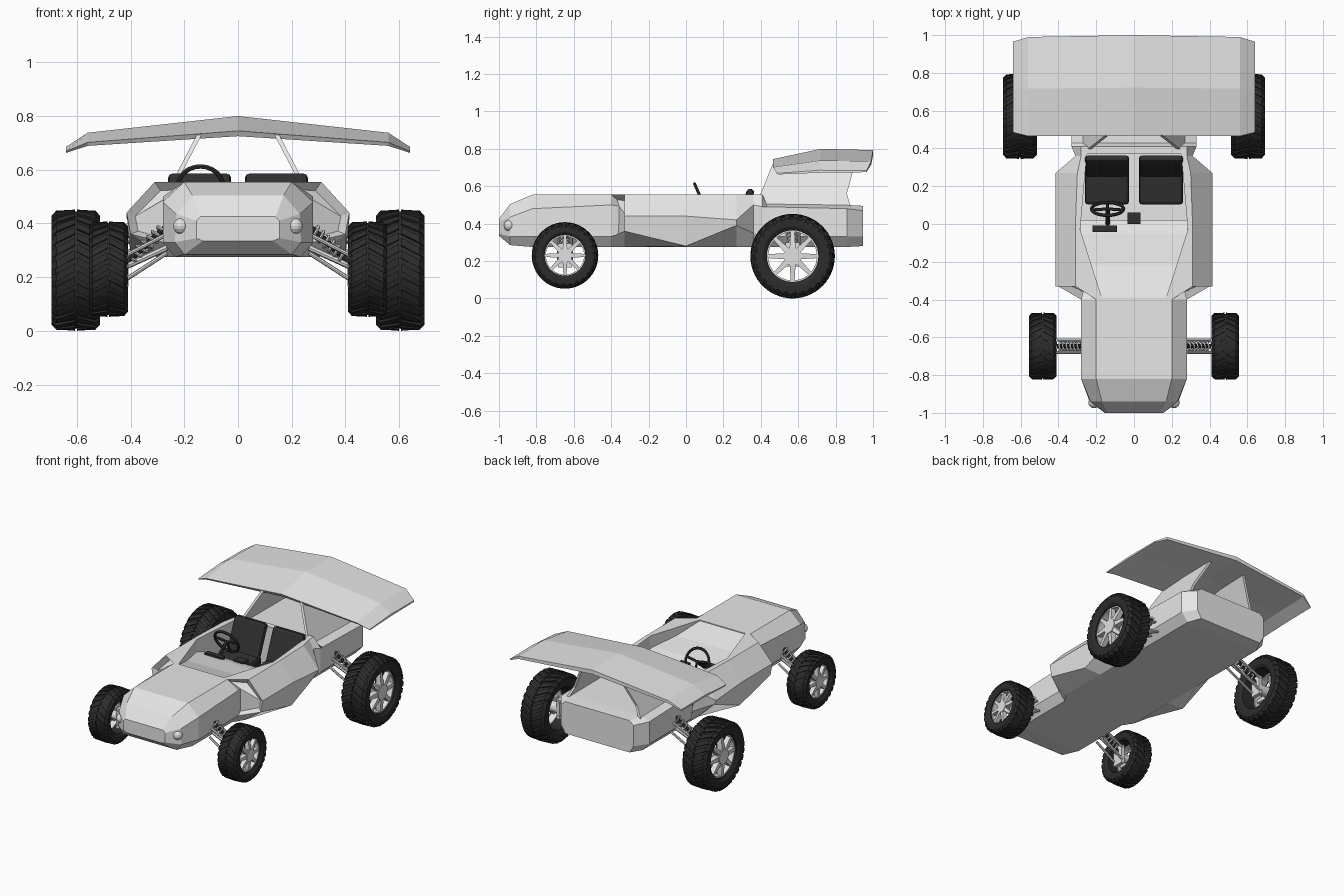
import bpy, bmesh, math
from mathutils import Vector, Matrix

if "Cube" in bpy.data.objects:
    bpy.data.objects.remove(bpy.data.objects["Cube"])

def mat(name, c):
    m = bpy.data.materials.new(name)
    m.diffuse_color = (c, c, c, 1)
    m.use_nodes = True
    m.node_tree.nodes["Principled BSDF"].inputs["Base Color"].default_value = m.diffuse_color
    return m

BODY = mat("body light grey", 0.8)
METAL = mat("metal grey", 0.75)
RUBBER = mat("tyre black", 0.025)
SEAT = mat("seat black", 0.03)

def finish(name, bm, m):
    bmesh.ops.recalc_face_normals(bm, faces=bm.faces[:])
    me = bpy.data.meshes.new(name)
    bm.to_mesh(me)
    bm.free()
    me.materials.append(m)
    ob = bpy.data.objects.new(name, me)
    bpy.context.collection.objects.link(ob)
    return ob

def loft(bm, rings, cap=True, closed=False):
    """Skin a list of closed rings of points."""
    vs = [[bm.verts.new(p) for p in r] for r in rings]
    n = len(vs[0])
    for i in range(len(vs) if closed else len(vs) - 1):
        a, b = vs[i], vs[(i + 1) % len(vs)]
        for j in range(n):
            bm.faces.new((a[j], a[(j + 1) % n], b[(j + 1) % n], b[j]))
    if cap and not closed:
        bm.faces.new(vs[0])
        bm.faces.new(vs[-1])

def rod(bm, a, b, r, n=8):
    a, b = Vector(a), Vector(b)
    q = (b - a).to_track_quat('Z', 'Y')
    ring = [q @ Vector((r * math.cos(t), r * math.sin(t), 0))
            for t in [2 * math.pi * k / n for k in range(n)]]
    loft(bm, [[a + p for p in ring], [b + p for p in ring]])

def box(bm, c, size, rot=Matrix()):
    bmesh.ops.create_cube(bm, size=1, matrix=Matrix.Translation(c) @ rot @ Matrix.Diagonal((*size, 1)))

# ---- body hull: y, then half section from bottom edge to top edge
secs = [
    (-1.0, (.13, .335), (.155, .345), (.155, .41), (.14, .425)),
    (-.94, (.20, .285), (.235, .33), (.23, .435), (.17, .505)),
    (-.82, (.235, .275), (.28, .33), (.28, .48), (.20, .555)),
    (-.40, (.235, .275), (.28, .33), (.28, .50), (.20, .555)),
    (-.33, (.28, .275), (.40, .36), (.415, .44), (.31, .555)),
    (0.0, (.28, .275), (.40, .28), (.415, .44), (.31, .555)),
    (.27, (.28, .275), (.40, .39), (.415, .42), (.30, .555)),
    (.36, (.28, .275), (.30, .35), (.31, .50), (.28, .555)),
    (.41, (.28, .275), (.33, .33), (.33, .49), (.28, .555)),
    (.43, (.28, .275), (.33, .33), (.33, .49), (.27, .505)),
    (.86, (.28, .275), (.33, .33), (.33, .48), (.27, .50)),
    (.945, (.24, .28), (.27, .33), (.27, .47), (.24, .495)),
]
bm = bmesh.new()
loft(bm, [[(x, s[0], z) for x, z in s[1:]] + [(-x, s[0], z) for x, z in reversed(s[1:])] for s in secs])
bmesh.ops.recalc_face_normals(bm, faces=bm.faces[:])
# recessed side intakes at the front of the pods
for sx in (1, -1):
    fs = [f for f in bm.faces if -.39 < f.calc_center_median().y < -.34
          and f.calc_center_median().x * sx > .25 and f.calc_center_median().z > .36]
    bmesh.ops.inset_region(bm, faces=fs, thickness=.015, depth=-.04)
body = finish("body", bm, BODY)

# cockpit opening cut from the hull
plan = [(.17, -.39), (.285, -.03), (.25, .37)]
plan = plan + [(-x, y) for x, y in reversed(plan)]
bm = bmesh.new()
loft(bm, [[(x, y, z) for x, y in plan] for z in (.30, .70)])
cutter = finish("cockpit_cutter", bm, BODY)
cutter.hide_render = True
mod = body.modifiers.new("cockpit", 'BOOLEAN')
mod.operation, mod.object, mod.solver = 'DIFFERENCE', cutter, 'EXACT'
bpy.context.view_layer.objects.active = body
bpy.ops.object.modifier_apply(modifier="cockpit")
bpy.data.objects.remove(cutter)

# ---- dashboard cowl sloping down into the cockpit
bm = bmesh.new()
loft(bm, [[(-w, y, .29), (w, y, .29), (w, y, z), (-w, y, z)]
          for y, w, z in ((-.392, .175, .55), (-.22, .23, .50), (-.05, .284, .475), (.02, .285, .455))])
finish("dashboard", bm, BODY)
bm = bmesh.new()
box(bm, (-.155, -.025, .475), (.13, .035, .02))
box(bm, (0, .03, .44), (.07, .06, .06))
finish("instruments", bm, SEAT)

# ---- steering wheel and column
up, side, c = Vector((0, -.4, .91)), Vector((1, 0, 0)), Vector((-.14, .08, .535))
axis = side.cross(up)
bm = bmesh.new()
rings = []
for k in range(24):
    t = 2 * math.pi * k / 24
    d = side * math.cos(t) + up * math.sin(t)
    rings.append([c + d * (.085 + .009 * math.cos(u)) + axis * .009 * math.sin(u)
                  for u in [2 * math.pi * j / 6 for j in range(6)]])
loft(bm, rings, closed=True)
for t in (math.radians(-90), math.radians(10), math.radians(170)):
    rod(bm, c, c + (side * math.cos(t) + up * math.sin(t)) * .085, .008, 6)
rod(bm, c, (-.14, 0, .47), .012)
finish("steering_wheel", bm, SEAT)

# ---- seats: cushion and reclined back
for sx, nm in ((-1, "left_seat"), (1, "right_seat")):
    bm = bmesh.new()
    box(bm, (sx * .143, .20, .345), (.235, .19, .08), Matrix.Rotation(math.radians(8), 4, 'X'))
    box(bm, (sx * .143, .30, .46), (.235, .04, .27), Matrix.Rotation(math.radians(-22), 4, 'X'))
    ob = finish(nm, bm, SEAT)
    b = ob.modifiers.new("soft edges", 'BEVEL')
    b.width, b.segments = .018, 2

# ---- headlights
for sx, nm in ((-1, "left_headlight"), (1, "right_headlight")):
    bm = bmesh.new()
    bmesh.ops.create_uvsphere(bm, u_segments=14, v_segments=8, radius=.03,
                              matrix=Matrix.Translation((sx * .212, -.945, .39)))
    finish(nm, bm, METAL)

# ---- rear wing: stations across x (x, drop, front y, back y, thickness scale)
prof = [(0, .745), (.48, .80), (1, .793), (1, .765), (.48, .755), (.02, .725)]
st = [(.64, .09, .485, .965, .3), (.56, .05, .465, .99, .65), (0, 0, .465, 1.0, 1)]
st = [(-x, *r) for x, *r in st] + [(x, *r) for x, *r in reversed(st[:2])]
bm = bmesh.new()
loft(bm, [[(x, y0 + (y1 - y0) * t, .765 + (z - .765) * k - d) for t, z in prof] for x, d, y0, y1, k in st])
finish("rear_wing", bm, BODY)

# wing fins, leaning inwards
for sx, nm in ((-1, "left_wing_fin"), (1, "right_wing_fin")):
    side_view = [(.37, .49), (.47, .735), (.91, .745), (.86, .56), (.88, .49)]
    bm = bmesh.new()
    loft(bm, [[(sx * (.255 - (z - .5) * .52 + o), y, z) for y, z in side_view] for o in (0, .018)])
    finish(nm, bm, BODY)

# ---- wheels
def wheel(name, sx, cx, cy, cz, R, w, n):
    def P(x, r, a):
        return (cx + sx * x, cy + r * math.cos(a), cz + r * math.sin(a))
    h, seg = w / 2, 40
    # tyre carcass
    sec = [(.61, -.42), (.70, -.49), (.87, -.49), (.94, -.42), (.965, 0), (.94, .42), (.87, .49), (.70, .49), (.61, .42)]
    bm = bmesh.new()
    loft(bm, [[P(x * w, r * R, 2 * math.pi * k / seg) for r, x in sec] for k in range(seg)], closed=True)
    # chevron tread blocks
    da = 2 * math.pi / n
    for k in range(n):
        for s in (-1, 1):
            a = k * da + (da / 2 if s > 0 else 0)
            rings = []
            for x, r, sk in ((.02, 1, 0), (.40, .985, .75), (.5, .90, .9)):
                t = a + sk * da
                rings.append([P(s * x * w, q * R, u) for q, u in
                              ((r - .07, t), (r, t), (r, t + da * .6), (r - .07, t + da * .6))])
            loft(bm, rings)
    finish(name + "_tyre", bm, RUBBER)
    # thin rim ring, hub and eight spokes
    bm = bmesh.new()
    rs = [(.615, .1), (.615, .36), (.575, .36), (.575, .1)]
    loft(bm, [[P(x * w, r * R, 2 * math.pi * k / seg) for r, x in rs] for k in range(seg)], closed=True)
    rod(bm, P(-h * .9, 0, 0), P(h * .75, 0, 0), .15 * R, 12)
    rod(bm, P(h * .3, 0, 0), P(h * .88, 0, 0), .22 * R, 12)
    for k in range(8):
        a = 2 * math.pi * k / 8
        rings = []
        for r, hw, o in ((.12, .075, .86), (.6, .045, .74)):
            rings.append([P(x * h, math.hypot(r, s * hw) * R, a + math.atan2(s * hw, r))
                          for x, s in ((.4, -1), (o, -1), (o, 1), (.4, 1))])
        loft(bm, rings)
    finish(name + "_rim", bm, METAL)

# ---- suspension: wishbones, drive shaft and coil-over
def suspension(name, sx, y, xi, xo, zi, zo):
    bm = bmesh.new()
    for dy in (-.034, .034):
        rod(bm, (sx * xi, y + dy, zi), (sx * xo, y + dy, zo + .05), .008)
        rod(bm, (sx * xi, y + dy, zi - .07), (sx * xo, y + dy, zo - .04), .008)
    rod(bm, (sx * xi, y, zi - .05), (sx * (xo + .02), y, zo), .012)
    box(bm, (sx * xo, y, zo), (.025, .075, .13))
    finish(name + "_arms", bm, METAL)
    a, b = Vector((sx * xi, y, zi + .03)), Vector((sx * xo, y, zo + .02))
    bm = bmesh.new()
    rod(bm, a, b, .011)
    finish(name + "_damper", bm, RUBBER)
    # coil spring
    q = (b - a).to_track_quat('Z', 'Y')
    bm = bmesh.new()
    rings = []
    for k in range(73):
        t = 2 * math.pi * k / 12
        m = a.lerp(b, .1 + .75 * k / 72)
        d, ax = q @ Vector((math.cos(t), math.sin(t), 0)), q @ Vector((0, 0, 1))
        rings.append([m + d * (.022 + .006 * math.cos(u)) + ax * .006 * math.sin(u)
                      for u in [math.pi / 2 * j for j in range(4)]])
    loft(bm, rings)
    finish(name + "_spring", bm, METAL)

for sx, sd in ((-1, "left"), (1, "right")):
    wheel("front_" + sd, sx, sx * .483, -.647, .23, .178, .145, 26)
    wheel("rear_" + sd, sx, sx * .604, .57, .226, .226, .18, 28)
    suspension("front_" + sd, sx, -.647, .265, .42, .36, .23)
    suspension("rear_" + sd, sx, .57, .31, .53, .38, .235)
